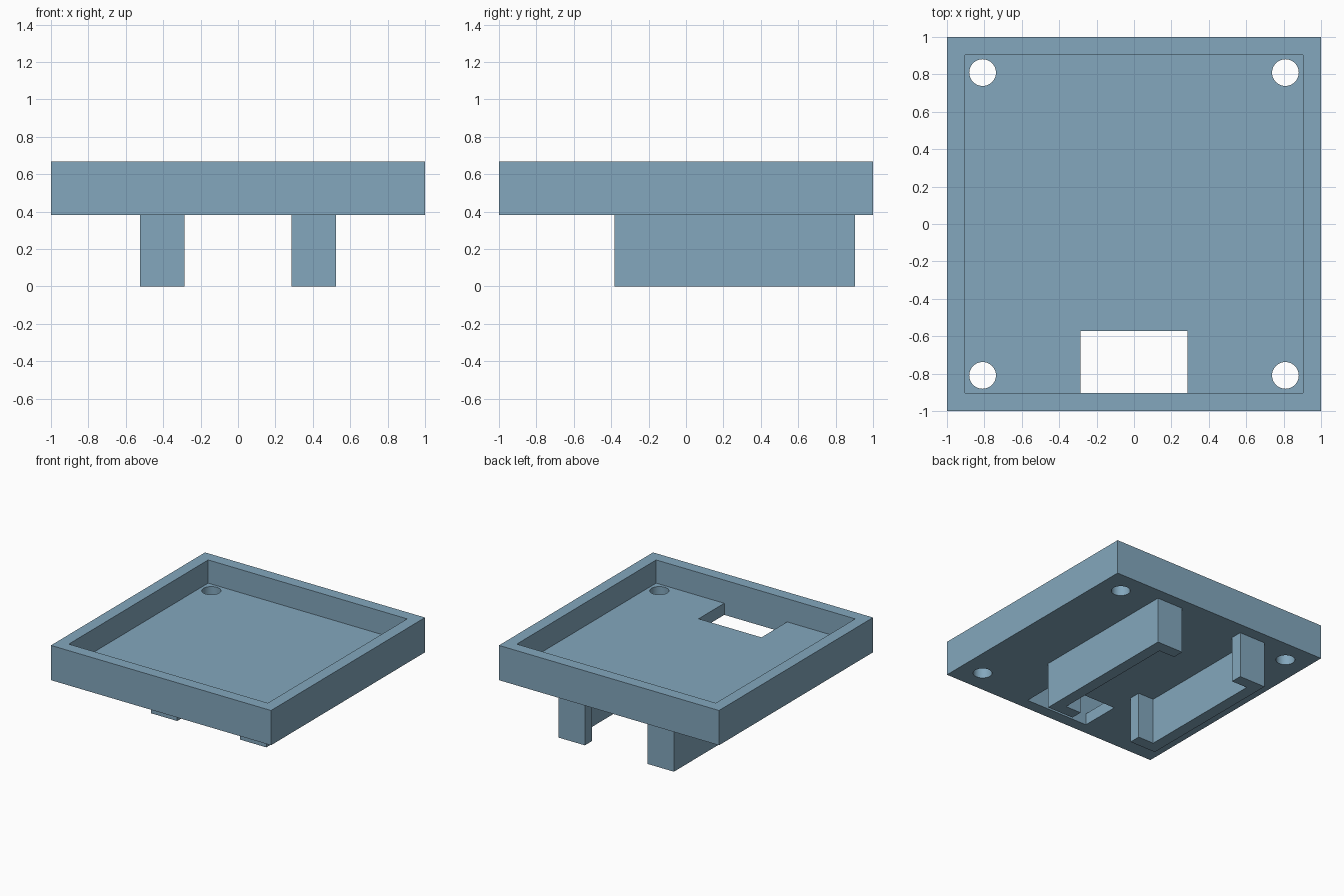
import bpy, bmesh, math

if "Cube" in bpy.data.objects:
    bpy.data.objects.remove(bpy.data.objects["Cube"])

MM = 1 / 21          # the tray is 42 mm wide, so 21 mm is one unit
blue = bpy.data.materials.new("steel blue")
blue.diffuse_color = (0.227, 0.387, 0.509, 1)
blue.use_nodes = True
blue.node_tree.nodes["Principled BSDF"].inputs["Base Color"].default_value = blue.diffuse_color


def prism(name, outline, z0, z1):
    """Extrude a closed outline (mm) from z0 to z1 (mm)."""
    bm = bmesh.new()
    base = bm.faces.new([bm.verts.new((x * MM, y * MM, z0 * MM)) for x, y in outline])
    top = bmesh.ops.extrude_face_region(bm, geom=[base])["geom"]
    bmesh.ops.translate(bm, vec=(0, 0, (z1 - z0) * MM),
                        verts=[v for v in top if isinstance(v, bmesh.types.BMVert)])
    bmesh.ops.recalc_face_normals(bm, faces=bm.faces)
    mesh = bpy.data.meshes.new(name)
    bm.to_mesh(mesh)
    bm.free()
    mesh.materials.append(blue)
    obj = bpy.data.objects.new(name, mesh)
    bpy.context.collection.objects.link(obj)
    return obj


def rect(x0, x1, y0, y1):
    return [(x0, y0), (x1, y0), (x1, y1), (x0, y1)]


def circle(cx, cy, r, n=48):
    return [(cx + r * math.cos(2 * math.pi * i / n),
             cy + r * math.sin(2 * math.pi * i / n)) for i in range(n)]


# Square tray with a raised rim
tray = prism("tray", rect(-21, 21, -21, 21), 8, 14)

# Recess, cable window and four corner screw holes
cutters = [prism("recess_cutter", rect(-19, 19, -19, 19), 10, 16),
           prism("window_cutter", rect(-6, 6, -19, -12), 6, 12)]
for sx in (-1, 1):
    for sy in (-1, 1):
        cutters.append(prism("screw_hole_cutter", circle(17 * sx, 17 * sy, 1.5), 6, 12))
for cutter in cutters:
    mod = tray.modifiers.new(cutter.name, 'BOOLEAN')
    mod.operation = 'DIFFERENCE'
    mod.solver = 'EXACT'
    mod.object = cutter

# Bake the cuts and drop the cutters
bpy.context.view_layer.objects.active = tray
tray.select_set(True)
for name in [m.name for m in tray.modifiers]:
    bpy.ops.object.modifier_apply(modifier=name)
for cutter in cutters:
    bpy.data.objects.remove(cutter)
bpy.ops.object.shade_smooth_by_angle(angle=math.radians(30))

# Two mirrored channel-shaped rails under the tray, open towards the middle
channel = [(6, -8), (11, -8), (11, 19), (6, 19), (6, 17), (9, 17), (9, -6), (6, -6)]
for side, s in (("left", -1), ("right", 1)):
    prism(side + "_rail", [(x * s, y) for x, y in channel], 0, 8)
